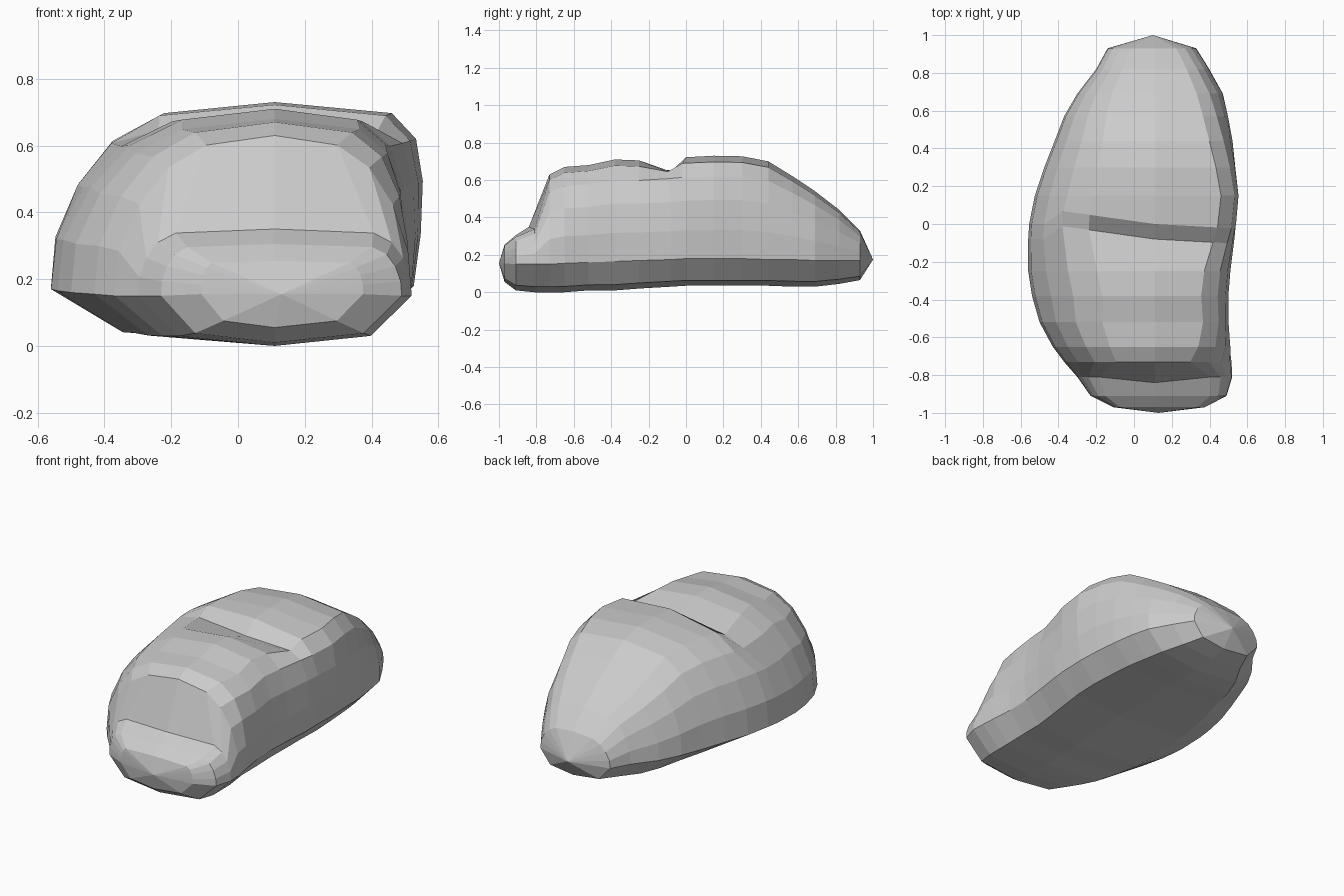
import bpy, bmesh

if "Cube" in bpy.data.objects:
    bpy.data.objects.remove(bpy.data.objects["Cube"], do_unlink=True)

stone = bpy.data.materials.new("stone_grey")
stone.use_nodes = True
GREY = (0.6, 0.6, 0.6, 1)
stone.diffuse_color = GREY
stone.node_tree.nodes["Principled BSDF"].inputs["Base Color"].default_value = GREY

# Half-section shape from rim to crown: height fraction and width fractions
HEIGHT = (0, 0.28, 0.57, 0.8, 0.94)
SLOPED = (1, 0.98, 0.88, 0.73, 0.52)
BULGED = (0.93, 0.98, 1, 0.96, 0.8)
AXIS = 0.11
CREASE_Y, CREASE_Z = -0.08, 0.645
LEDGE_Y = -0.81

# y, left edge, right edge, underside z, rim z, crown z, bulge, taper
STATIONS = (
    (-0.97, -0.11, 0.375, 0.055, 0.155, 0.255, 0.0, 0.25),
    (-0.91, -0.23, 0.49, 0.01, 0.15, 0.305, 0.0, 0.4),
    (LEDGE_Y, -0.30, 0.52, 0.0, 0.15, 0.35, 0.0, 0.5),
    (-0.73, -0.37, 0.52, 0.0, 0.15, 0.63, 0.1, 1.3),
    (-0.65, -0.43, 0.52, 0.0, 0.155, 0.67, 0.4, 1.25),
    (-0.52, -0.50, 0.51, 0.01, 0.16, 0.68, 0.6, 1.2),
    (-0.38, -0.54, 0.51, 0.01, 0.165, 0.71, 0.6, 1.3),
    (-0.25, -0.56, 0.52, 0.02, 0.17, 0.705, 0.6, 1.2),
    (CREASE_Y, -0.56, 0.54, 0.03, 0.175, 0.715, 0.7, 1.0),
    (0.0, -0.555, 0.548, 0.035, 0.18, 0.722, 0.85, 1.0),
    (0.15, -0.525, 0.556, 0.035, 0.18, 0.73, 0.95, 1.0),
    (0.30, -0.475, 0.545, 0.035, 0.18, 0.727, 0.8, 1.0),
    (0.44, -0.42, 0.53, 0.035, 0.175, 0.70, 0.6, 1.0),
    (0.57, -0.37, 0.505, 0.03, 0.175, 0.62, 0.4, 0.95),
    (0.69, -0.30, 0.475, 0.03, 0.17, 0.54, 0.2, 0.9),
    (0.82, -0.20, 0.40, 0.045, 0.17, 0.44, 0.1, 0.9),
    (0.93, -0.14, 0.33, 0.065, 0.17, 0.33, 0.0, 1.0),
)


def section(y, left, right, under, rim, crown, bulge, taper):
    """Closed outline of the rock across its length."""
    top = CREASE_Z if y == CREASE_Y else crown
    # The ledge at the front bows forward in the middle
    bow = 0.03 if y == LEDGE_Y else 0
    lefts, rights = [], []
    for h, s, b in zip(HEIGHT, SLOPED, BULGED):
        z = min(rim + (crown - rim) * h, top)
        # The crease across the back runs slightly askew
        skew = 0.14 if CREASE_Y <= y <= 0 and h > 0.75 else 0
        lx = AXIS + (left - AXIS) * s ** taper
        rx = AXIS + (right - AXIS) * (s + (b - s) * bulge) ** taper
        lefts.append((lx, y + skew * (AXIS - lx), z))
        rights.append((rx, y + skew * (AXIS - rx) * 0.4, z))
    lip = under + (rim - under) * 0.2
    base = [(AXIS + (right - AXIS) * 0.7, y, lip), (AXIS, y, under),
            (AXIS + (left - AXIS) * 0.7, y, lip)]
    return lefts + [(AXIS, y - bow, top)] + rights[::-1] + base


bm = bmesh.new()
rings = [[bm.verts.new(p) for p in section(*s)] for s in STATIONS]
count = len(rings[0])
for a, b in zip(rings, rings[1:]):
    for i in range(count):
        j = (i + 1) % count
        bm.faces.new((a[i], a[j], b[j], b[i]))

# Blunt tips closing both ends
for ring, tip in ((rings[0], (0.13, -1, 0.155)), (rings[-1], (0.1, 1, 0.175))):
    point = bm.verts.new(tip)
    for i in range(count):
        bm.faces.new((ring[i], ring[(i + 1) % count], point))
bmesh.ops.recalc_face_normals(bm, faces=bm.faces)

mesh = bpy.data.meshes.new("rock")
bm.to_mesh(mesh)
bm.free()
mesh.materials.append(stone)
rock = bpy.data.objects.new("rock", mesh)
bpy.context.collection.objects.link(rock)
